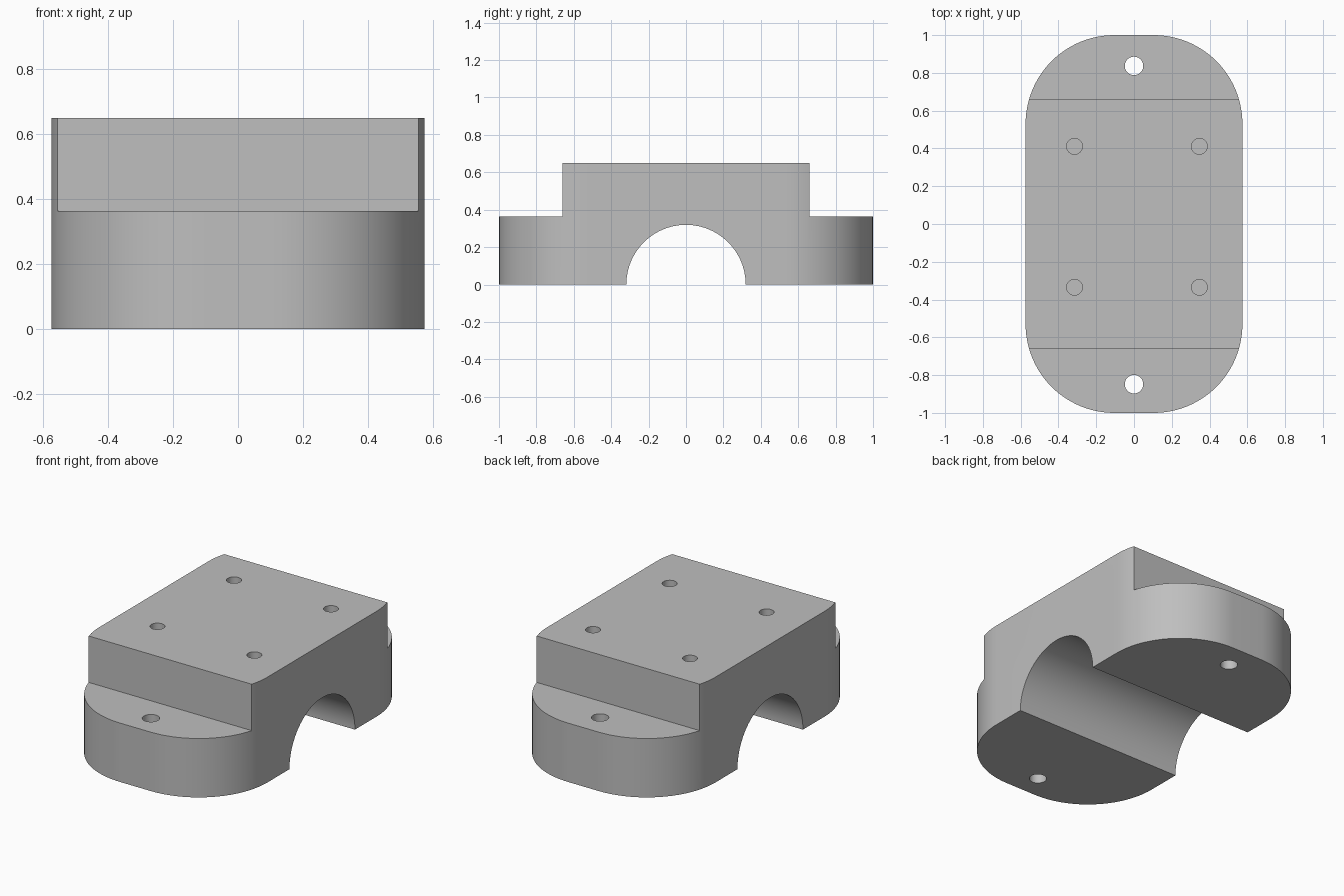
import bpy, bmesh
from math import pi, cos, sin, radians
from mathutils import Matrix, Vector

cube = bpy.data.objects.get("Cube")
if cube:
    bpy.data.objects.remove(cube, do_unlink=True)

HALF_W, HALF_L, CORNER = 0.574, 1.0, 0.47
HEIGHT, STEP_Z, STEP_Y, BORE = 0.649, 0.363, 0.66, 0.319

grey = bpy.data.materials.new("plain grey")
grey.use_nodes = True
colour = (0.52, 0.52, 0.52, 1)
grey.diffuse_color = colour
grey.node_tree.nodes["Principled BSDF"].inputs["Base Color"].default_value = colour


def make_object(name, bm):
    bmesh.ops.recalc_face_normals(bm, faces=bm.faces)
    mesh = bpy.data.meshes.new(name)
    bm.to_mesh(mesh)
    bm.free()
    mesh.materials.append(grey)
    obj = bpy.data.objects.new(name, mesh)
    bpy.context.collection.objects.link(obj)
    return obj


def cylinder(name, radius, depth, centre, segments=32, axis="Z"):
    bm = bmesh.new()
    turn = Matrix.Rotation(pi / 2, 4, "Y") if axis == "X" else Matrix()
    bmesh.ops.create_cone(bm, cap_ends=True, segments=segments, radius1=radius,
                          radius2=radius, depth=depth,
                          matrix=Matrix.Translation(centre) @ turn)
    return make_object(name, bm)


def box(name, size, centre):
    bm = bmesh.new()
    bmesh.ops.create_cube(bm, size=1, matrix=Matrix.Translation(centre)
                          @ Matrix.Diagonal((*size, 1)))
    return make_object(name, bm)


# Body: rounded rectangle raised to full height
bm = bmesh.new()
outline, steps = [], 24
for quarter, (sx, sy) in enumerate([(1, 1), (-1, 1), (-1, -1), (1, -1)]):
    for i in range(steps + 1):
        a = (quarter + i / steps) * pi / 2
        outline.append(bm.verts.new((sx * (HALF_W - CORNER) + CORNER * cos(a),
                                     sy * (HALF_L - CORNER) + CORNER * sin(a), 0)))
base = bm.faces.new(outline)
raised = bmesh.ops.extrude_face_region(bm, geom=[base])["geom"]
bmesh.ops.translate(bm, vec=Vector((0, 0, HEIGHT)),
                    verts=[v for v in raised if isinstance(v, bmesh.types.BMVert)])
body = make_object("clamp_block", bm)

# Half-round channel across the underside
cutters = [cylinder("channel_cutter", BORE, 2, (0, 0, 0), 96, "X")]

# Lowered mounting ears and their through holes
for side, hole_y in ((-1, -0.848), (1, 0.837)):
    cutters.append(box("ear_cutter", (2, 1, 1),
                       (0, side * (STEP_Y + 0.5), STEP_Z + 0.5)))
    cutters.append(cylinder("ear_hole_cutter", 0.049, 1, (0, hole_y, 0.2)))

# Four blind holes in the top
DEPTH = 0.25
for x in (-0.315, 0.346):
    for y in (-0.335, 0.411):
        cutters.append(cylinder("blind_hole_cutter", 0.042, DEPTH * 2, (x, y, HEIGHT)))

# Cut everything, then bake the result and drop the cutters
for cutter in cutters:
    cutter.hide_render = True
    mod = body.modifiers.new(cutter.name, "BOOLEAN")
    mod.operation, mod.solver, mod.object = "DIFFERENCE", "EXACT", cutter

bpy.context.view_layer.update()
graph = bpy.context.evaluated_depsgraph_get()
finished = bpy.data.meshes.new_from_object(body.evaluated_get(graph))
body.modifiers.clear()
body.data = finished
finished.materials.clear()
finished.materials.append(grey)
for face in finished.polygons:
    face.material_index = 0
for cutter in cutters:
    bpy.data.objects.remove(cutter, do_unlink=True)

# Smooth curved walls, crisp edges
bpy.ops.object.select_all(action="DESELECT")
body.select_set(True)
bpy.context.view_layer.objects.active = body
bpy.ops.object.shade_smooth_by_angle(angle=radians(30))
